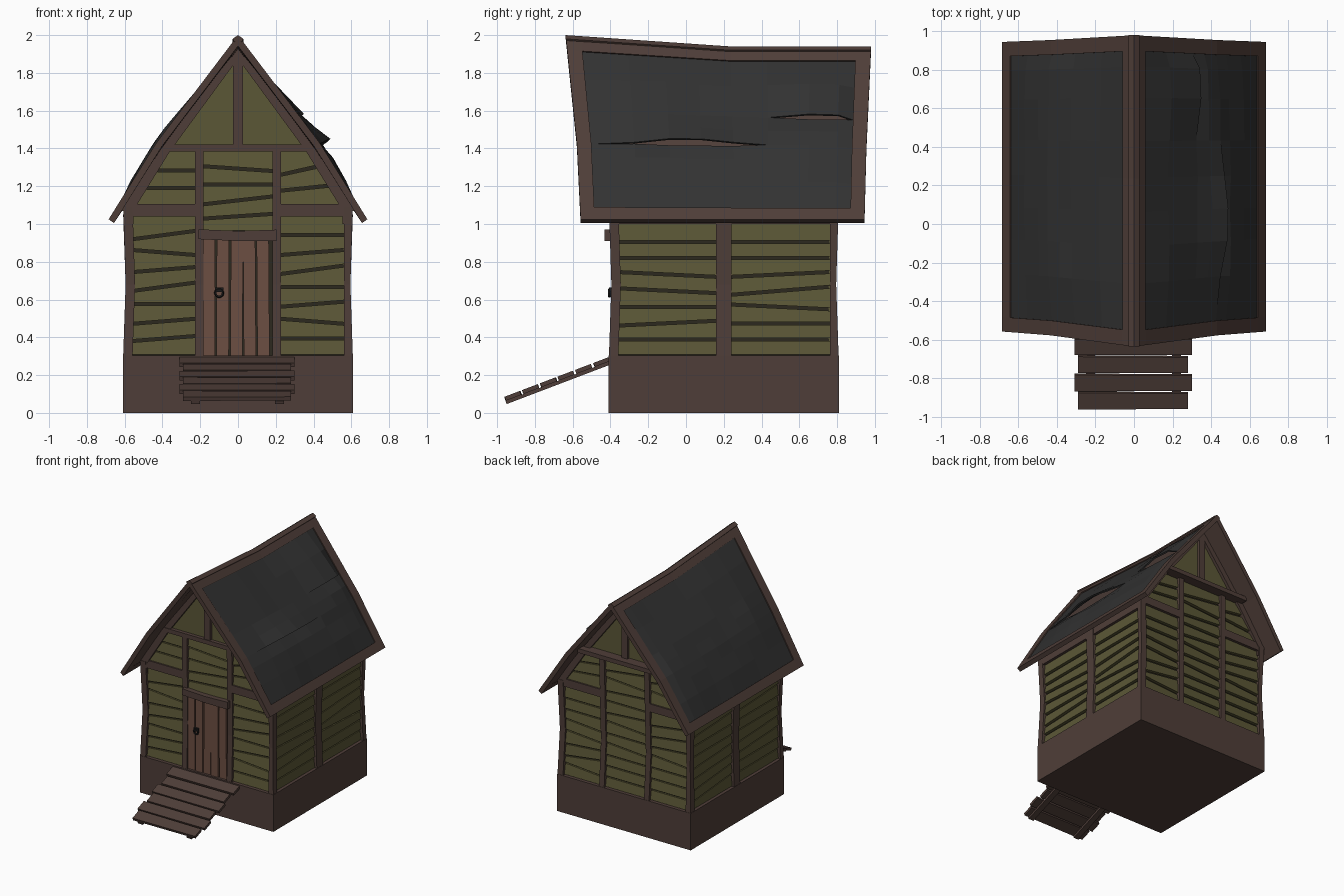
import bpy, bmesh, math, random
from mathutils import Vector

if "Cube" in bpy.data.objects:
    bpy.data.objects.remove(bpy.data.objects["Cube"])

random.seed(4)
CY = 0.2  # the house body is square and centred on y = 0.2


def mat(name, rgb):
    m = bpy.data.materials.new(name)
    m.diffuse_color = (*rgb, 1)
    m.use_nodes = True
    m.node_tree.nodes["Principled BSDF"].inputs["Base Color"].default_value = m.diffuse_color
    return m


WOOD = mat("dark_wood", (0.078, 0.048, 0.040))
OLIVE = mat("olive_boards", (0.105, 0.095, 0.037))
DOOR = mat("door_wood", (0.15, 0.078, 0.055))
SLATE = mat("slate", (0.032, 0.032, 0.032))
DARK = mat("dark_gap", (0.025, 0.021, 0.013))
IRON = mat("iron", (0.012, 0.012, 0.012))
parts = {}


def solid(part, material, faces, vec):
    """Add a sheet of faces, thickened along vec, to a named part."""
    bm = parts.setdefault(part, (bmesh.new(), material))[0]
    seen, made = {}, []
    for f in faces:
        vs = []
        for p in f:
            key = tuple(round(c, 5) for c in p)
            if key not in seen:
                seen[key] = bm.verts.new(p)
            vs.append(seen[key])
        made.append(bm.faces.new(vs))
    ext = bmesh.ops.extrude_face_region(bm, geom=made, use_keep_orig=True)["geom"]
    verts = [g for g in ext if isinstance(g, bmesh.types.BMVert)]
    bmesh.ops.translate(bm, verts=verts, vec=Vector(vec))


def grid_faces(g, keep=lambda i, j: True):
    return [[g[i][j], g[i + 1][j], g[i + 1][j + 1], g[i][j + 1]]
            for i in range(len(g) - 1) for j in range(len(g[0]) - 1) if keep(i, j)]


# Wall helpers: side 0 front, 1 right, 2 back, 3 left
def place(side, u, z, d):
    x, y = [(u, -d), (d, u), (-u, d), (-d, -u)][side]
    return Vector((x, y + CY, z))


def inward(side, t):
    return [(0, t, 0), (-t, 0, 0), (0, -t, 0), (t, 0, 0)][side]


def wall_slab(part, m, side, poly, d, t):
    solid(part, m, [[place(side, u, z, d) for u, z in poly]], inward(side, t))


def rect(u0, u1, z0, z1):
    return [(u0, z0), (u1, z0), (u1, z1), (u0, z1)]


def post(side, u0, u1, top, bend0=0, bend1=0):
    zs = [0.3, 0.68, top]
    g = [[place(side, u0 + b * bend0, z, d), place(side, u1 + b * bend1, z, d)]
         for z, d, b in zip(zs, (0.608, 0.595, 0.608), (0, 1, 0))]
    solid("timber_posts", WOOD, grid_faces(g), inward(side, 0.05))


def siding(side, low, high, z0, z1, n):
    """Crooked clapboards; low and high are the (left, right) limits at z0 and z1."""
    def edge(k, z):
        return low[k] + (high[k] - low[k]) * (z - z0) / (z1 - z0)
    h = (z1 - z0) / n
    cuts = [(z0, z0)]
    for i in range(1, n):
        tilt = random.choice((0, 0, 0.012, -0.012, 0.02)) * h / 0.08
        cuts.append((z0 + i * h - tilt, z0 + i * h + tilt))
    cuts.append((z1 + 0.016, z1 + 0.016))
    for (a, b), (c, e) in zip(cuts, cuts[1:]):
        c, e = c - 0.016, e - 0.016
        pts = [place(side, edge(0, a), a, 0.590), place(side, edge(1, b), b, 0.590),
               place(side, edge(1, e), e, 0.580), place(side, edge(0, c), c, 0.580)]
        solid("wall_boards", OLIVE, [pts], inward(side, 0.025))


# Plinth and inner wall core
wall_slab("plinth", WOOD, 0, rect(-0.61, 0.61, 0, 0.305), 0.61, 1.22)
wall_slab("wall_core", DARK, 0, [(-0.565, 0.3), (0.565, 0.3), (0.565, 1.06), (0.39, 1.36), (0, 1.85),
                                 (-0.39, 1.36), (-0.565, 1.06)], 0.565, 1.13)

# Corner posts, side walls
for s in range(4):
    post(s, 0.562, 0.608, 1.09, 0, -0.013)
for s in (1, 3):
    post(s, -0.04, 0.04, 1.05)
    wall_slab("timber_beams", WOOD, s, rect(-0.6, 0.6, 1.0, 1.08), 0.603, 0.05)
    siding(s, (-0.57, -0.04), (-0.57, -0.04), 0.31, 1.0, 8)
    siding(s, (0.04, 0.57), (0.04, 0.57), 0.31, 1.0, 8)

# Front and back gable walls
for s in (0, 2):
    dz = 0 if s == 0 else -0.05
    for k in (-1, 1):
        u = 0.205 * k
        post(s, u - 0.023, u + 0.023, 1.39, 0.008 * (s > 0), 0.008 * (s > 0))
        lo, hi = sorted((k * 0.225, k * 0.57))
        siding(s, (lo, hi), (lo, hi), 0.31, 1.04, 8)
        wall_slab("timber_beams", WOOD, s, rect(*sorted((k * 0.225, k * 0.6)), 1.04, 1.105), 0.603, 0.05)
        siding(s, sorted((k * 0.225, k * 0.56)), sorted((k * 0.225, k * 0.385)), 1.105, 1.385, 3)
        wall_slab("wall_boards", OLIVE, s, [(0, 1.4), (k * 0.38, 1.4), (0, 1.89 + dz)], 0.58, 0.025)
        wall_slab("gable_rafters", WOOD, s, [(k * 0.62, 1.07), (k * 0.41, 1.395 + dz / 2), (0, 1.945 + dz),
                  (0, 1.875 + dz), (k * 0.36, 1.385 + dz / 2), (k * 0.555, 1.07)], 0.605, 0.05)
    siding(s, (-0.185, 0.185), (-0.185, 0.185), 0.31 if s else 0.965, 1.385, 12 if s else 5)
    wall_slab("timber_beams", WOOD, s, rect(-0.39, 0.39, 1.385, 1.42), 0.66 if s else 0.61, 0.1)
    wall_slab("timber_beams", WOOD, s, rect(-0.027, 0.027, 1.41, 1.89 + dz), 0.604, 0.05)

# Door with lintel and ring handle
for i in range(5):
    x = -0.185 + i * 0.072
    j = random.uniform(-0.005, 0.005)
    wall_slab("door", DOOR, 0, [(x, 0.305), (x + 0.064, 0.305), (x + 0.064 + j, 0.92), (x + j, 0.92)],
              0.59 + 0.004 * (i % 2), 0.03)
wall_slab("lintel", WOOD, 0, [(-0.21, 0.92), (0, 0.91), (0.205, 0.91), (0.205, 0.97), (0, 0.963), (-0.21, 0.972)],
          0.632, 0.07)
wall_slab("handle_plate", IRON, 0, rect(-0.122, -0.078, 0.64, 0.665), 0.608, 0.02)
bpy.ops.mesh.primitive_torus_add(location=(-0.1, -0.405, 0.635), rotation=(math.pi / 2, 0, 0), major_radius=0.02,
                                 minor_radius=0.007, major_segments=10, minor_segments=5)
ring = bpy.context.object
ring.name = "door_handle_ring"
ring.data.materials.append(IRON)

# Entrance ramp: six crooked planks on two rails
SLOPE = Vector((0, -0.565, -0.215))
START = Vector((0, -0.41, 0.295))
DOWN = Vector((0, 0.36, -0.94))
for i in range(6):
    w0, w1 = ((-0.31, 0.30), (-0.29, 0.28))[i % 2]
    a, b = i / 6, (i + 0.87) / 6
    j = random.uniform(-0.012, 0.012)
    pts = [START + SLOPE * (t + q) + Vector((w, 0, 0))
           for w, t, q in ((w0, a, j), (w1, a, 0), (w1, b, j / 2), (w0, b, 0))]
    solid("ramp_planks", WOOD, [pts], DOWN * 0.022)
for x in (-0.225, 0.22):
    pts = [START + SLOPE * t + DOWN * 0.022 + Vector((x + w, 0, 0))
           for t, w in ((0, -0.023), (0, 0.023), (0.98, 0.023), (0.98, -0.023))]
    solid("ramp_rails", WOOD, [pts], DOWN * 0.018)


# Roof: swaybacked ridge, slightly kinked slopes
def roof(s, u, t, off=0.0):
    sag = -0.06 * min(u / 0.54, 1)
    rows = [(0, -0.637, 0.98, 2.0 + sag), (0.432, -0.578, 0.955, 1.43 + sag * 0.4), (0.685, -0.558, 0.945, 1.025)]
    a, b = (rows[0], rows[1]) if t <= 0.5 else (rows[1], rows[2])
    f = t * 2 if t <= 0.5 else t * 2 - 1
    x, y0, y1, z = (p + (q - p) * f for p, q in zip(a, b))
    return Vector((s * x, y0 + (y1 - y0) * u, z)) + Vector((s * 0.82, 0, 0.57)) * off


US = [0.05, 0.2, 0.32, 0.43, 0.54, 0.66, 0.8, 0.9, 0.95]
BANDS = [[0.07, 0.2, 0.36], [0.36, 0.43, 0.5], [0.5, 0.6, 0.75, 0.92]]
LIFT_A = [0, 0, 0, 0, 0, 0, 0.035, 0.03, 0]          # small crack near the back
LIFT_B = [0, 0.01, 0.045, 0.045, 0.025, 0, 0, 0, 0]  # long crack in the middle
for s in (-1, 1):
    n = Vector((s * 0.82, 0, 0.57))
    g = [[roof(s, u, t) for t in (0, 0.07, 0.5, 0.92, 1)] for u in (0, 0.05, 0.54, 0.95, 1)]
    solid("roof_frame", WOOD, grid_faces(g, lambda i, j: i in (0, 3) or j in (0, 3)), n * -0.035)
    g = [[roof(s, u, t, -0.022) for t in (0.02, 0.5, 0.98)] for u in (0.02, 0.54, 0.98)]
    solid("roof_deck", WOOD, grid_faces(g), n * -0.012)
    # slate sheets bulge from the frame; the right side has torn, lifted edges
    bump = {(u, t): random.uniform(-0.006, 0.006) for u in US for b in BANDS for t in b}
    for k, band in enumerate(BANDS):
        g = []
        for i, u in enumerate(US):
            col = []
            for j, t in enumerate(band):
                inside = 0 < i < len(US) - 1 and 0.07 < t < 0.92
                off = -0.008
                if inside:
                    off += bump[u, t] + 0.032 * math.sin(math.pi * u) ** 0.5 * math.sin(math.pi * t)
                if s == 1 and inside:
                    lift = (LIFT_A, LIFT_B, [0] * 9)[k][i]
                    off += lift * (j / (len(band) - 1))
                    if j == 0 and k:
                        off -= 0.4 * (LIFT_A, LIFT_B)[k - 1][i]
                col.append(roof(s, u, t, off))
            g.append(col)
        solid("roof_slate", SLATE, grid_faces(g), n * -0.012)

# Turn every collected part into an object
for name, (bm, material) in parts.items():
    bmesh.ops.recalc_face_normals(bm, faces=bm.faces[:])
    me = bpy.data.meshes.new(name)
    bm.to_mesh(me)
    bm.free()
    me.materials.append(material)
    bpy.context.collection.objects.link(bpy.data.objects.new(name, me))
